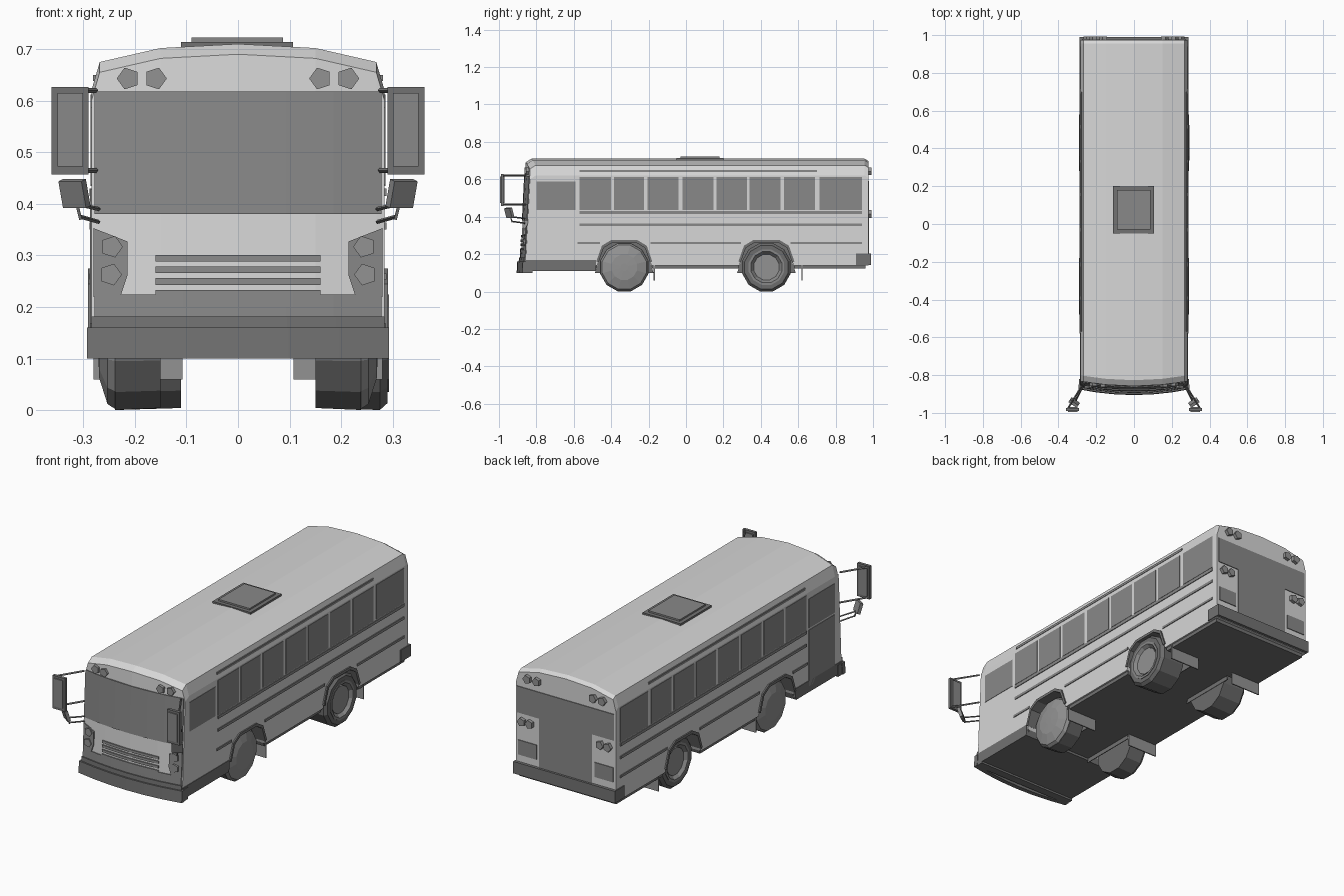
import bpy, bmesh, math
from mathutils import Vector

cube = bpy.data.objects.get("Cube")
if cube:
    bpy.data.objects.remove(cube, do_unlink=True)

def material(name, v):
    m = bpy.data.materials.new(name)
    m.use_nodes = True
    m.diffuse_color = (v, v, v, 1)
    m.node_tree.nodes["Principled BSDF"].inputs["Base Color"].default_value = (v, v, v, 1)
    return m

WHITE = material("body_white", 0.68)
GLASS = material("window_grey", 0.25)
TRIM = material("trim_dark_grey", 0.17)
TIRE = material("tire_dark_grey", 0.15)
HUB = material("hub_grey", 0.29)

def finish(bm, name, mat):
    bmesh.ops.recalc_face_normals(bm, faces=bm.faces)
    me = bpy.data.meshes.new(name)
    bm.to_mesh(me)
    bm.free()
    me.materials.append(mat)
    ob = bpy.data.objects.new(name, me)
    bpy.context.collection.objects.link(ob)
    return ob

def box(name, x, y, z, mat):
    bm = bmesh.new()
    bmesh.ops.create_cube(bm, size=1)
    for v in bm.verts:
        v.co = [r[0] + (c + 0.5) * (r[1] - r[0]) for r, c in zip((x, y, z), v.co)]
    return finish(bm, name, mat)

def loft(name, rings, mat):
    """Join equal closed rings of points and cap both ends."""
    bm = bmesh.new()
    rows = [[bm.verts.new(p) for p in ring] for ring in rings]
    n = len(rows[0])
    for a, b in zip(rows, rows[1:]):
        for i in range(n):
            bm.faces.new((a[i], a[(i + 1) % n], b[(i + 1) % n], b[i]))
    bm.faces.new(rows[0])
    bm.faces.new(rows[-1])
    return finish(bm, name, mat)

def prism_x(name, pts, x0, x1, mat):
    return loft(name, [[(x, y, z) for y, z in pts] for x in (x0, x1)], mat)

def rod(name, a, b, mat, r=0.005):
    a, b = Vector(a), Vector(b)
    bm = bmesh.new()
    bmesh.ops.create_cone(bm, cap_ends=True, segments=4, radius1=r, radius2=r, depth=(b - a).length)
    ob = finish(bm, name, mat)
    ob.location = (a + b) / 2
    ob.rotation_euler = (b - a).to_track_quat("Z", "Y").to_euler()
    return ob

def front(x, z):
    return -0.885 + 0.05 * (z - 0.15) + 0.35 * x * x

def front_strip(name, x0, x1, z0, z1, out, mat, n=6):
    """Plate that follows the curved nose, standing out from it."""
    rings = []
    for i in range(n + 1):
        x = x0 + (x1 - x0) * i / n
        rings.append([(x, front(x, z) + d, z) for z, d in
                      ((z0, -out), (z1, -out), (z1, 0.006), (z0, 0.006))])
    return loft(name, rings, mat)

def lamp(name, x, y, z, out, mat, r=0.022):
    return rod(name + "_lamp", (x, y - out, z), (x, y + out, z), mat, r)

# Body shell: columns across, stations along
xs = [-0.284, -0.268, -0.15, 0, 0.15, 0.268, 0.284]
tops = [0.62, 0.675, 0.702, 0.71, 0.702, 0.675, 0.62]
bm = bmesh.new()
stations = []
for k, drop in enumerate((0.02, 0, 0, 0.012)):
    top, low = [], []
    for x, z in zip(xs, tops):
        zt = z - drop
        yt, yl = [(front(x, zt), front(x, 0.14)), (front(x, z) + 0.03, front(x, 0.14) + 0.03),
                  (0.955, 0.955), (0.975, 0.975)][k]
        top.append(bm.verts.new((x, yt, zt)))
        low.append(bm.verts.new((x, yl, 0.14)))
    stations.append((top, low))
for (t0, l0), (t1, l1) in zip(stations, stations[1:]):
    for i in range(len(xs) - 1):
        bm.faces.new((t0[i], t0[i + 1], t1[i + 1], t1[i]))
        bm.faces.new((l0[i], l0[i + 1], l1[i + 1], l1[i]))
    for i in (0, -1):
        bm.faces.new((t0[i], t1[i], l1[i], l0[i]))
for t, l in (stations[0], stations[-1]):
    for i in range(len(xs) - 1):
        bm.faces.new((t[i], t[i + 1], l[i + 1], l[i]))
body = finish(bm, "body", WHITE)
chassis = box("chassis", (-0.275, 0.275), (-0.84, 0.96), (0.122, 0.15), TRIM)
skirt = box("front_skirt", (-0.287, 0.287), (-0.855, -0.48), (0.11, 0.168), TRIM)

# Wheel wells, arches, wheels and mud flaps
def arch_line(yc, k):
    return [(yc + a * k, 0.1 + (z - 0.1) * k) for a, z in
            ((-0.17, 0.1), (-0.15, 0.16), (-0.12, 0.245), (-0.07, 0.275),
             (0.07, 0.275), (0.12, 0.245), (0.15, 0.16), (0.17, 0.1))]

def lathe(name, x, s, yc, profile, mat, n=12):
    rings = [[(s * (x + dx), yc + r * math.sin(2 * math.pi * (i + 0.5) / n),
               0.13 + r * math.cos(2 * math.pi * (i + 0.5) / n)) for i in range(n)]
             for dx, r in profile]
    return loft(name, rings, mat)

for label, yc, flap_y in (("front", -0.33, -0.17), ("rear", 0.43, 0.62)):
    for side, s in (("left", 1), ("right", -1)):
        tag = f"{label}_{side}"
        cutter = prism_x("cutter", arch_line(yc, 0.93), s * 0.11, s * 0.4, TRIM)
        for ob in (body, chassis, skirt):
            mod = ob.modifiers.new("well", "BOOLEAN")
            mod.operation, mod.solver, mod.object = "DIFFERENCE", "EXACT", cutter
            bpy.context.view_layer.objects.active = ob
            bpy.ops.object.modifier_apply(modifier="well")
        bpy.data.objects.remove(cutter, do_unlink=True)
        outer, inner = arch_line(yc, 1), arch_line(yc, 0.92)
        prism_x(tag + "_arch", outer[1:-1] + inner[1:-1][::-1], s * 0.11, s * 0.291, TRIM)
        prism_x(tag + "_well_wall", inner, s * 0.108, s * 0.112, TRIM)
        box(tag + "_mud_flap", sorted((s * 0.108, s * 0.28)), (flap_y - 0.003, flap_y + 0.003),
            (0.06, 0.15), HUB)
        if label == "front":
            lathe(tag + "_tire", 0.15, s, yc, ((0, 0.13), (0.088, 0.134)), TIRE)
            lathe(tag + "_hub", 0.235, s, yc, ((0, 0.134), (0.018, 0.122), (0.034, 0.07), (0.036, 0.02)), HUB)
        else:
            x = 0.2 if s > 0 else 0.16
            lathe(tag + "_tire", x, s, yc, ((-0.05, 0.13), (0.075, 0.134), (0.09, 0.12), (0.09, 0.095),
                                            (0.07, 0.088)), TIRE)
            lathe(tag + "_rim", x, s, yc, ((0.06, 0.098), (0.093, 0.098), (0.093, 0.086), (0.073, 0.07)), GLASS)
            lathe(tag + "_hub", x, s, yc, ((0.06, 0.07), (0.08, 0.07)), HUB)

# Side windows and rub rails
panes = [(-0.57, -0.40), (-0.385, -0.225), (-0.205, -0.04), (-0.02, 0.147),
         (0.163, 0.325), (0.34, 0.505), (0.525, 0.69), (0.715, 0.94)]
rails = [(-0.57, 0.94, 0.415, 0.43), (-0.57, 0.94, 0.35, 0.364), (-0.58, -0.46, 0.253, 0.265),
         (-0.19, 0.295, 0.253, 0.265), (0.56, 0.94, 0.253, 0.265)]
for side, s in (("left", 1), ("right", -1)):
    skin = sorted((s * 0.28, s * 0.286))
    for i, (a, b) in enumerate(panes):
        box(f"{side}_window_{i + 1}", skin, (a, b), (0.435, 0.612), GLASS)
    box(side + "_cab_window", skin, (-0.80, -0.59), (0.437, 0.587), GLASS)
    for a, b, c, d in rails:
        box(side + "_rub_rail", sorted((s * 0.28, s * 0.288)), (a, b), (c, d), GLASS)
    box(side + "_drip_rail", sorted((s * 0.272, s * 0.281)), (-0.57, 0.70), (0.638, 0.65), GLASS)
box("door_panel", (-0.287, -0.28), (-0.80, -0.59), (0.14, 0.428), GLASS)

# Nose: windshield, grille, lamp panels, bumper
front_strip("windshield", -0.278, 0.278, 0.38, 0.618, 0.004, GLASS)
for z in (0.288, 0.266, 0.243):
    front_strip("grille_bar", -0.16, 0.16, z, z + 0.013, 0.005, GLASS)
front_strip("lower_grille", -0.278, 0.278, 0.17, 0.224, 0.004, GLASS)
front_strip("grille_bar", -0.16, 0.16, 0.2, 0.233, 0.005, GLASS)
front_strip("bumper_step", -0.284, 0.284, 0.155, 0.182, 0.01, TRIM)
front_strip("front_bumper", -0.293, 0.293, 0.10, 0.16, 0.018, TRIM)
box("front_bumper_core", (-0.29, 0.29), (-0.862, -0.82), (0.10, 0.16), TRIM)
for side, s in (("left", 1), ("right", -1)):
    outline = [(0.28, 0.353), (0.214, 0.327), (0.214, 0.262), (0.228, 0.22), (0.28, 0.22)]
    loft(side + "_headlamp_panel", [[(s * x, front(x, z) + d, z) for x, z in outline]
                                    for d in (-0.005, 0.004)], GLASS)

def pentagon(name, x, z, y, s):
    pts = [(x + s * 0.022 * math.cos(a * math.tau / 5), z + 0.022 * math.sin(a * math.tau / 5)) for a in range(5)]
    return loft(name, [[(px, y + d, pz) for px, pz in pts] for d in (-0.012, 0.012)], HUB)

for s in (1, -1):
    for x, z, turn in ((0.245, 0.317, -1), (0.247, 0.263, -1), (0.213, 0.643, 1), (0.16, 0.643, -1)):
        pentagon("front_lamp", s * x, z, front(x, z), s * turn)
    for x, z in ((0.213, 0.643), (0.16, 0.643), (0.245, 0.415), (0.2, 0.415)):
        pentagon("rear_lamp", s * x, z, 0.98, s)

# Tail: engine cover, rear glass, side markers, bumper
box("rear_glass", (-0.275, 0.275), (0.97, 0.979), (0.455, 0.59), GLASS)
box("rear_door", (-0.15, 0.15), (0.97, 0.979), (0.2, 0.456), GLASS)
for s in (1, -1):
    box("rear_marker", sorted((s * 0.165, s * 0.27)), (0.97, 0.979), (0.24, 0.315), GLASS)
box("rear_bumper", (-0.289, 0.289), (0.91, 0.99), (0.142, 0.203), TRIM)

# Roof hatch
box("hatch_base", (-0.11, 0.107), (-0.05, 0.20), (0.70, 0.714), TRIM)
box("hatch_lid", (-0.09, 0.087), (-0.03, 0.18), (0.714, 0.722), GLASS)

# Mirrors on brackets
for side, s in (("left", 1), ("right", -1)):
    box(side + "_mirror_frame", sorted((s * 0.29, s * 0.361)), (-0.99, -0.975), (0.457, 0.627), TRIM)
    box(side + "_mirror_face", sorted((s * 0.3, s * 0.35)), (-0.995, -0.97), (0.472, 0.615), GLASS)
    for z in (0.465, 0.62):
        rod(side + "_mirror_arm", (s * 0.275, -0.855, z), (s * 0.355, -0.985, z), TRIM)
    low = box(side + "_lower_mirror", (-0.027, 0.027), (-0.008, 0.008), (-0.027, 0.027), GLASS)
    low.location = (s * 0.317, -0.945, 0.42)
    low.rotation_euler = (0.3, 0, s * 0.6)
    rod(side + "_lower_mirror_arm", (s * 0.27, -0.86, 0.365), (s * 0.305, -0.93, 0.375), TRIM, 0.004)
    rod(side + "_lower_mirror_stem", (s * 0.305, -0.93, 0.37), (s * 0.315, -0.94, 0.41), TRIM, 0.004)
    rod(side + "_lower_mirror_brace", (s * 0.27, -0.86, 0.39), (s * 0.312, -0.935, 0.40), TRIM, 0.004)
